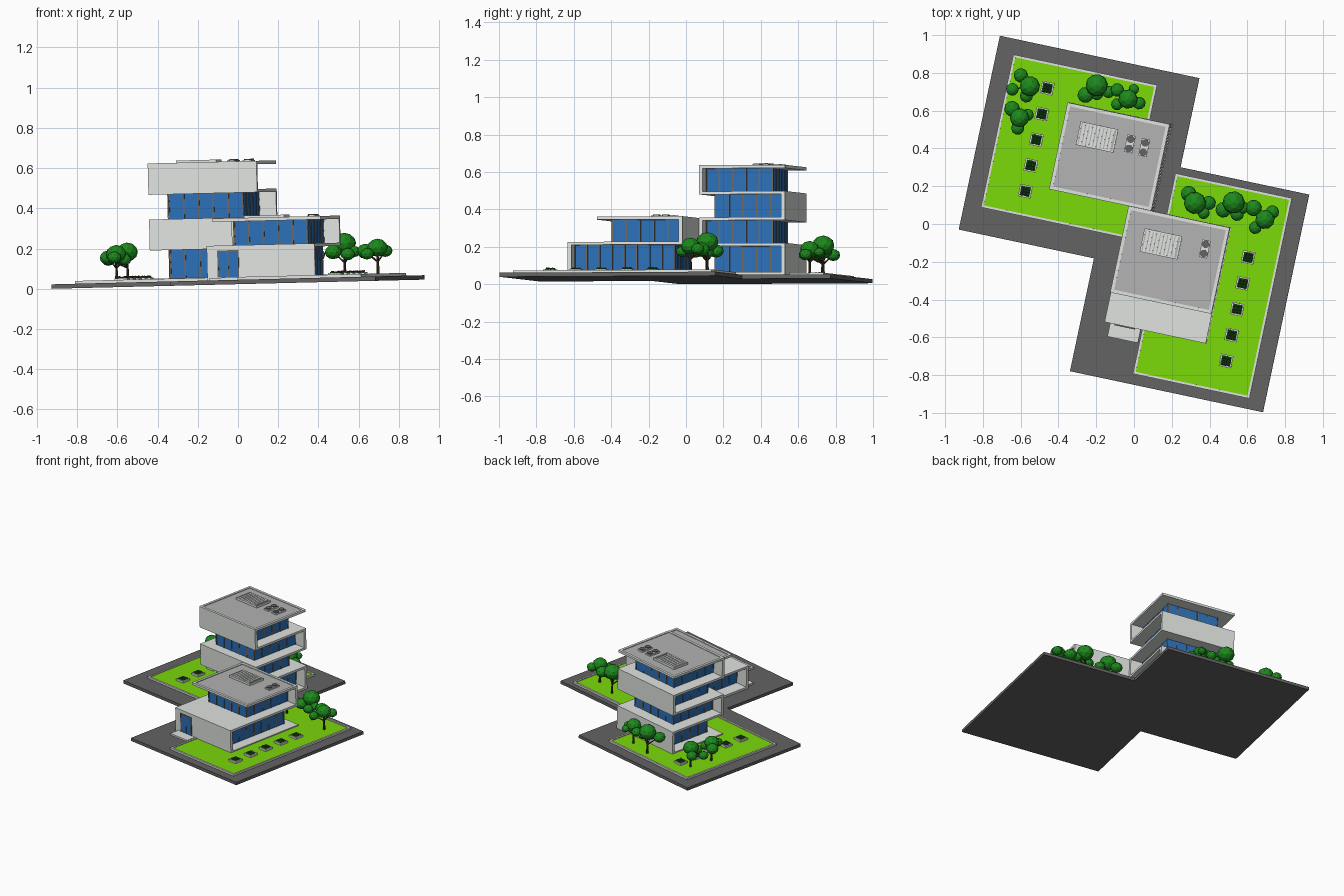
import bpy, bmesh, math, random
from mathutils import Matrix, Vector

if "Cube" in bpy.data.objects:
    bpy.data.objects.remove(bpy.data.objects["Cube"])

random.seed(4)
# whole site is turned 12 degrees and very slightly tipped
SITE = Matrix.Rotation(-0.0245, 4, 'Y') @ Matrix.Rotation(math.radians(-12), 4, 'Z')
parts = []


def mat(name, r, g, b):
    m = bpy.data.materials.new(name)
    m.diffuse_color = (r, g, b, 1)
    m.use_nodes = True
    m.node_tree.nodes["Principled BSDF"].inputs["Base Color"].default_value = m.diffuse_color
    return m


ASPHALT = mat("asphalt", 0.125, 0.125, 0.125)
CONCRETE = mat("pale concrete", 0.74, 0.77, 0.74)
ROOF = mat("roof grey", 0.45, 0.45, 0.45)
GLASS = mat("blue glass", 0.025, 0.16, 0.48)
FRAME = mat("window frame", 0.17, 0.14, 0.11)
GRASS = mat("lawn green", 0.195, 0.69, 0.003)
LEAF = mat("leaf green", 0.012, 0.25, 0.012)
BARK = mat("bark brown", 0.06, 0.035, 0.02)
SHRUB = mat("dark shrub", 0.006, 0.1, 0.01)
FLOWER = mat("red flower", 0.5, 0.02, 0.02)


def finish(name, bm, material):
    me = bpy.data.meshes.new(name)
    bm.to_mesh(me)
    bm.free()
    me.materials.append(material)
    ob = bpy.data.objects.new(name, me)
    bpy.context.collection.objects.link(ob)
    parts.append(ob)


def add_box(bm, u0, u1, v0, v1, z0, z1):
    m = Matrix.Translation(((u0 + u1) / 2, (v0 + v1) / 2, (z0 + z1) / 2)) @ \
        Matrix.Diagonal((u1 - u0, v1 - v0, z1 - z0, 1))
    bmesh.ops.create_cube(bm, size=1, matrix=m)


def boxes(name, material, *dims):
    bm = bmesh.new()
    for d in dims:
        add_box(bm, *d)
    finish(name, bm, material)


def border(u0, u1, v0, v1, z0, z1, w):
    return [(u0, u1, v0, v0 + w, z0, z1), (u0, u1, v1 - w, v1, z0, z1),
            (u0, u0 + w, v0 + w, v1 - w, z0, z1), (u1 - w, u1, v0 + w, v1 - w, z0, z1)]


def rod(bm, a, b, r1, r2, n=7):
    a, b = Vector(a), Vector(b)
    d = b - a
    m = Matrix.Translation((a + b) / 2) @ d.to_track_quat('Z', 'Y').to_matrix().to_4x4()
    bmesh.ops.create_cone(bm, cap_ends=True, segments=n, radius1=r1, radius2=r2,
                          depth=d.length, matrix=m)


def blob(bm, p, r, sub=2, squash=0.9):
    bmesh.ops.create_icosphere(bm, subdivisions=sub, radius=r,
                               matrix=Matrix.Translation(p) @ Matrix.Diagonal((1, 1, squash, 1)))


# ground plate: stepped outline of two offset plots
outline = [(-.906, -.217), (-.174, -.217), (-.174, -.828), (.871, -.828),
           (.871, .35), (.174, .35), (.174, .832), (-.906, .832)]
bm = bmesh.new()
face = bm.faces.new([bm.verts.new((u, v, 0)) for u, v in outline])
top = bmesh.ops.extrude_face_region(bm, geom=[face])
bmesh.ops.translate(bm, vec=(0, 0, .022), verts=[g for g in top['geom'] if isinstance(g, bmesh.types.BMVert)])
bmesh.ops.recalc_face_normals(bm, faces=bm.faces)
finish("ground_plate", bm, ASPHALT)

# lawns with kerbs
for tag, r in (("back", (-.815, -.037, -.077, .75)), ("front", (.155, .786, -.772, .313))):
    boxes(tag + "_lawn", GRASS, (r[0] + .01, r[1] - .01, r[2] + .01, r[3] - .01, .02, .03))
    boxes(tag + "_kerb", CONCRETE, *border(*r, .02, .036, .013))


# glazed storey with mullions
def glazing(name, u0, u1, v0, v1, z0, z1):
    boxes(name + "_glass", GLASS, (u0, u1, v0, v1, z0, z1))
    bars, w, t = [], .004, .003
    nu, nv = round((u1 - u0) / .072), round((v1 - v0) / .072)
    for i in range(nu + 1):
        u = u0 + (u1 - u0) * i / nu
        bars += [(u - w, u + w, v - t, v + t, z0, z1) for v in (v0, v1)]
    for i in range(nv + 1):
        v = v0 + (v1 - v0) * i / nv
        bars += [(u - t, u + t, v - w, v + w, z0, z1) for u in (u0, u1)]
    boxes(name + "_mullions", FRAME, *bars)


# roof edge, deck, louvre box and fan units
def roof(tag, u0, u1, v0, v1, z, louvre, units):
    boxes(tag + "_parapet", CONCRETE, *border(u0, u1, v0, v1, z, z + .007, .018))
    boxes(tag + "_roof_deck", ROOF, (u0 + .017, u1 - .017, v0 + .017, v1 - .017, z - .002, z + .002))
    lu, lv = louvre
    rim = border(lu - .102, lu + .102, lv - .063, lv + .063, z, z + .018, .008)
    slats = [(lu - .088 + i * .0195, lu - .074 + i * .0195, lv - .055, lv + .055, z, z + .018) for i in range(9)]
    boxes(tag + "_louvre_base", ROOF, (lu - .1, lu + .1, lv - .06, lv + .06, z, z + .012))
    boxes(tag + "_louvre_slats", CONCRETE, *slats, *rim)
    boxes(tag + "_fan_units", CONCRETE, *[(a - .022, a + .022, b - .047, b + .047, z, z + .012) for a, b in units])
    bm = bmesh.new()
    for a, b in units:
        for s in (-.025, .025):
            rod(bm, (a, b + s, z + .01), (a, b + s, z + .018), .02, .02, 14)
    finish(tag + "_fans", bm, ASPHALT)


T, W = .016, .02            # slab and wall thickness
LEVEL = [.022, .178, .316, .455, .594]

# tall building: ribbon of slabs joined by alternating back and front walls
u0, u1, v0, v1 = -.468, .085, .095, .564
ribbon = [(u0, u1, v0, v1, z, z + (T if i < 4 else .01)) for i, z in enumerate(LEVEL)]
for i in range(4):
    za, zb = LEVEL[i], LEVEL[i + 1] + .01
    back = i % 2 == 0
    ribbon.append((u0, u1, v1 - W, v1, za, zb) if back else (u0, u1, v0, v0 + W, za, zb))
    glazing("tower_storey_%d" % (i + 1), u0 + .088, u1 - .088,
            v0 + (.07 if back else W), v1 - (W if back else .085), za + T, LEVEL[i + 1])
boxes("tower_ribbon_frame", CONCRETE, *ribbon)
roof("tower", u0, u1, v0, v1, .604, (-.277, .417), [(-.10, .418), (-.021, .415)])

# low building: front wall below, back wall above
u0, u1, vf, vm, v1 = -.045, .503, -.534, -.374, .093
boxes("low_ribbon_frame", CONCRETE,
      (u0, u1, vf, v1, LEVEL[0], LEVEL[0] + T), (u0, u1, vf, v1, LEVEL[1], LEVEL[1] + T),
      (u0, u1, vf, vf + W, LEVEL[0], LEVEL[1] + T), (u0, u1, v1 - W, v1, LEVEL[1], .322),
      (u0, u1, vm, v1, .312, .322))
glazing("low_storey_1", u0 + .094, u1 - .082, vf + W, v1 - .06, LEVEL[0] + T, LEVEL[1])
glazing("low_storey_2", u0 + .094, u1 - .082, vm + .066, v1 - W, LEVEL[1] + T, .312)
roof("low", u0, u1, vm, v1, .322, (.165, -.067), [(.397, -.045)])

# entrance
boxes("entrance_step", CONCRETE, (-.018, .147, -.607, vf, .02, .034))
boxes("entrance_door_glass", GLASS, (.012, .114, vf - .004, vf + .002, .036, .166))
boxes("entrance_door_frame", FRAME, *[(u - .003, u + .003, vf - .006, vf, .036, .168) for u in (.012, .063, .114)],
      (.009, .117, vf - .006, vf, .164, .17))

# planters in two rows
plots = [(-.603, .055 + i * .1395) for i in range(5)] + [(.624, -.603 + i * .1402) for i in range(5)]
rims, shrubs, flowers = [], bmesh.new(), bmesh.new()
for u, v in plots:
    rims += border(u - .033, u + .033, v - .033, v + .033, .028, .044, .008)
    for a in range(3):
        for b in range(3):
            p = (u + (a - 1) * .016, v + (b - 1) * .016, .04 + random.uniform(0, .004))
            blob(shrubs, p, .012, 1)
    for k in range(4):
        blob(flowers, (u + random.uniform(-.022, .022), v + random.uniform(-.022, .022), .052), .0035, 1)
boxes("planter_rims", CONCRETE, *rims)
finish("planter_shrubs", shrubs, SHRUB)
finish("planter_flowers", flowers, FLOWER)

# trees: main position (site x, y), size, then direction and distance of side clumps
trees = [((-.555, .735), 1.0, ((130, .075, .038), (190, .095, .034), (250, .055, .035))),
         ((-.61, .568), .95, ((130, .062, .042), (20, .045, .033), (260, .056, .035))),
         ((-.20, .74), 1.1, ((220, .08, .042), (330, .07, .033), (270, .045, .034))),
         ((-.035, .667), .95, ((140, .075, .036), (205, .065, .032), (60, .06, .028), (340, .062, .034))),
         ((.32, .117), 1.1, ((125, .06, .042), (0, .072, .038), (310, .07, .032))),
         ((.525, .12), 1.1, ((215, .068, .042), (285, .065, .036), (330, .055, .033))),
         ((.69, .03), .95, ((135, .085, .044), (220, .068, .034), (45, .055, .036)))]
leaves, trunks = bmesh.new(), bmesh.new()
to_site = Matrix.Rotation(math.radians(12), 3, 'Z')
for (x, y), s, clumps in trees:
    c = to_site @ Vector((x + .004, y, 0))
    fork = c + Vector((0, 0, .095))
    crown = c + Vector((0, 0, .173 * s))
    rod(trunks, c + Vector((0, 0, .025)), fork, .0085, .006)
    rod(trunks, fork, crown, .006, .004)
    blob(leaves, crown, .054 * s, 2, .88)
    for i, (ang, d, r) in enumerate(clumps):
        off = to_site @ Vector((math.cos(math.radians(ang)) * d, math.sin(math.radians(ang)) * d, 0))
        p = c + off + Vector((0, 0, .148 - .012 * (i % 2)))
        rod(trunks, fork, p, .005, .003, 5)
        blob(leaves, p, r, 2, .85)
finish("tree_leaves", leaves, LEAF)
finish("tree_trunks", trunks, BARK)

# turn and tip the site, centre it and rest it on the ground
for ob in parts:
    ob.data.transform(SITE)
pts = [v.co for v in bpy.data.objects["ground_plate"].data.vertices]
lo = [min(p[i] for p in pts) for i in range(3)]
hi = [max(p[i] for p in pts) for i in range(3)]
shift = Matrix.Translation((-(lo[0] + hi[0]) / 2, -(lo[1] + hi[1]) / 2, -lo[2]))
for ob in parts:
    ob.data.transform(shift)
